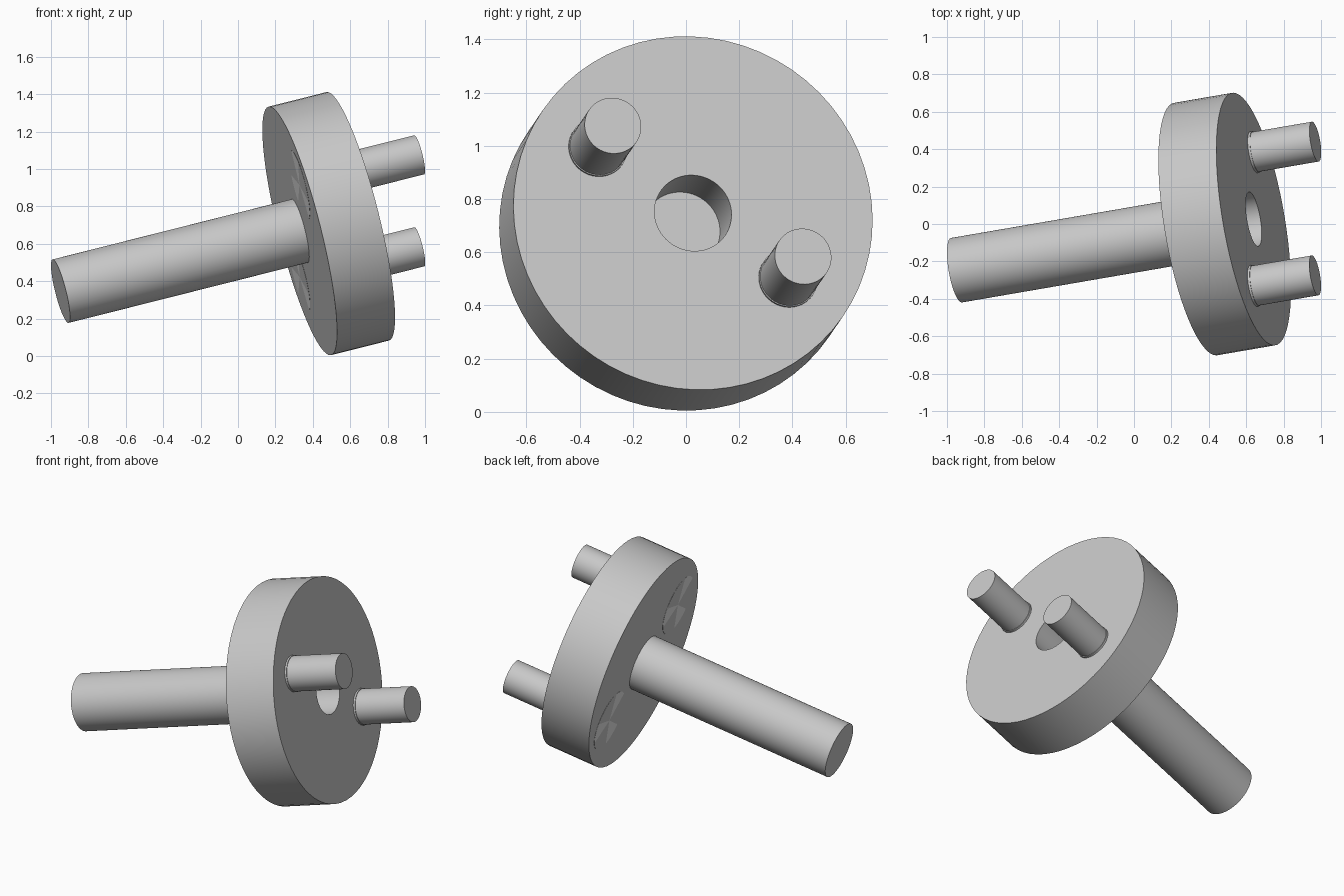
import bpy, bmesh, math
from mathutils import Matrix, Vector

cube = bpy.data.objects.get("Cube")
if cube:
    bpy.data.objects.remove(cube, do_unlink=True)


def material(name, value):
    m = bpy.data.materials.new(name)
    m.use_nodes = True
    colour = (value, value, value, 1)
    m.diffuse_color = colour
    m.node_tree.nodes["Principled BSDF"].inputs["Base Color"].default_value = colour
    return m


grey = material("grey", 0.58)
light = material("light_grey", 0.8)

# Tilted frame: z along the shaft axis, x toward one pin, origin on the disc's back
axis = Vector((0.9565, 0.1645, 0.241)).normalized()
across = Vector((0, 0.3575, -0.246))
across = (across - axis * across.dot(axis)).normalized()
side = axis.cross(across)
frame = Matrix.Translation((0.33, -0.027, 0.669)) @ Matrix(
    (across, side, axis)).transposed().to_4x4()


def lathe(name, profile, offset=0, sides=64):
    """Revolve a (radius, height) profile, running from bottom to top."""
    bm = bmesh.new()
    verts = [bm.verts.new((r, 0, h)) for r, h in profile]
    edges = [bm.edges.new(pair) for pair in zip(verts, verts[1:])]
    bmesh.ops.spin(bm, geom=verts + edges, cent=(0, 0, 0), axis=(0, 0, 1),
                   angle=math.tau, steps=sides, use_merge=True)
    bmesh.ops.remove_doubles(bm, verts=bm.verts, dist=1e-5)
    bmesh.ops.recalc_face_normals(bm, faces=bm.faces)
    mesh = bpy.data.meshes.new(name)
    bm.to_mesh(mesh)
    bm.free()
    mesh.materials.append(grey)
    ob = bpy.data.objects.new(name, mesh)
    bpy.context.collection.objects.link(ob)
    ob.matrix_world = frame @ Matrix.Translation((offset, 0, 0))
    bpy.ops.object.select_all(action="DESELECT")
    ob.select_set(True)
    bpy.context.view_layer.objects.active = ob
    bpy.ops.object.shade_smooth_by_angle(angle=math.radians(30))
    return ob


def rod(name, radius, bottom, top, offset=0, sides=64):
    return lathe(name, [(0, bottom), (radius, bottom), (radius, top), (0, top)],
                 offset, sides)


# Disc with a blind hole in its front
thick, radius, hole = 0.324, 0.685, 0.147
lathe("disc", [(0, 0), (radius, 0), (radius, thick), (hole, thick),
               (hole, 0.06), (0, 0.06)])

# Shaft behind the disc
rod("shaft", 0.175, -1.337, 0.03)

# Two drive pins, each with a collar and a flush head in the back
for label, offset in (("left", 0.434), ("right", -0.434)):
    rod(label + "_pin", 0.108, 0.02, 0.668, offset, 48)
    rod(label + "_pin_collar", 0.112, 0.3, thick + 0.012, offset, 48)
    head = rod(label + "_pin_head", 0.19, -0.001, 0.01, offset, 48)
    head.data.materials.append(light)
    for face in head.data.polygons:
        angle = math.atan2(face.center.y, face.center.x)
        if face.normal.z < -0.9 and math.sin(3 * angle) > 0.2:
            face.material_index = 1
